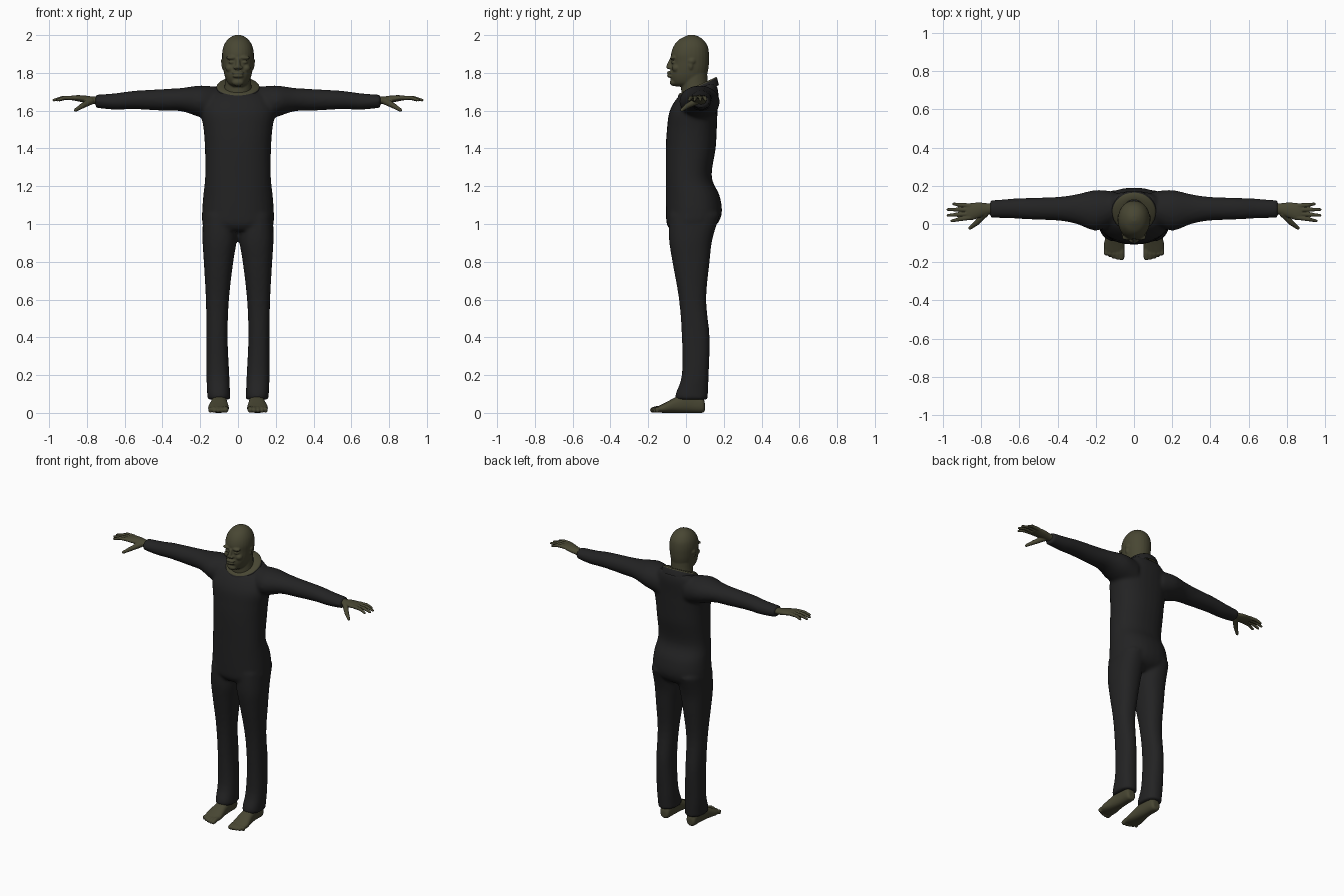
import bpy
import bmesh
import math
from mathutils import Matrix, Vector

cube = bpy.data.objects.get("Cube")
if cube:
    bpy.data.objects.remove(cube)


def material(name, color):
    mat = bpy.data.materials.new(name)
    mat.use_nodes = True
    mat.diffuse_color = (*color, 1)
    mat.node_tree.nodes["Principled BSDF"].inputs["Base Color"].default_value = (*color, 1)
    return mat


skin = material("dark olive skin", (.065, .062, .033))
cloth = material("black cloth", (.0165, .0165, .017))


def smooth_sections(sections, steps=4):
    """Catmull-Rom interpolation between the given cross-sections."""
    result = []
    last = len(sections) - 1
    for i in range(last):
        a, b, c, d = (sections[min(max(k, 0), last)] for k in range(i - 1, i + 3))
        for step in range(steps):
            t = step / steps
            result.append([q + t / 2 * (r - p + t * (2 * p - 5 * q + 4 * r - s + t * (3 * q - p - 3 * r + s)))
                           for p, q, r, s in zip(a, b, c, d)])
    return result + [list(sections[last])]


def loft(bm, axis, sections, power=2.0, segments=28):
    """Closed tube; a section is its position on the axis, then the two extents across it."""
    rings = []
    for pos, a0, a1, b0, b1 in smooth_sections(sections):
        ring = []
        for k in range(segments):
            angle = math.tau * k / segments
            u, v = (math.copysign(abs(f) ** (2 / power), f) for f in (math.cos(angle), math.sin(angle)))
            co = [(a0 + a1 + u * (a1 - a0)) / 2, (b0 + b1 + v * (b1 - b0)) / 2]
            co.insert("xyz".index(axis), pos)
            ring.append(bm.verts.new(co))
        rings.append(ring)
    for low, high in zip(rings, rings[1:]):
        for k in range(segments):
            n = (k + 1) % segments
            bm.faces.new((low[k], low[n], high[n], high[k]))
    bm.faces.new(rings[0][::-1])
    bm.faces.new(rings[-1])


def blob(bm, center, size):
    matrix = Matrix.Translation(center) @ Matrix.Diagonal((*size, 1))
    bmesh.ops.create_uvsphere(bm, u_segments=16, v_segments=10, radius=1, matrix=matrix)


def digit(bm, points, radii):
    """Chain of tapered segments with rounded joints, for fingers and toes."""
    points = [Vector(p) for p in points]
    for p, r in zip(points, radii):
        blob(bm, p, (r, r, r))
    for p, q, r, s in zip(points, points[1:], radii, radii[1:]):
        turn = (q - p).to_track_quat("Z", "Y").to_matrix().to_4x4()
        bmesh.ops.create_cone(bm, cap_ends=True, segments=14, radius1=r, radius2=s,
                              depth=(q - p).length, matrix=Matrix.Translation((p + q) / 2) @ turn)


def mirror(bm):
    copy = bmesh.ops.duplicate(bm, geom=bm.verts[:] + bm.edges[:] + bm.faces[:])["geom"]
    for item in copy:
        if isinstance(item, bmesh.types.BMVert):
            item.co.x *= -1


def finish(bm, name, materials, voxel=None, passes=3):
    bmesh.ops.recalc_face_normals(bm, faces=bm.faces[:])
    for face in bm.faces:
        face.smooth = True
    mesh = bpy.data.meshes.new(name)
    bm.to_mesh(mesh)
    bm.free()
    for mat in materials:
        mesh.materials.append(mat)
    obj = bpy.data.objects.new(name, mesh)
    bpy.context.collection.objects.link(obj)
    if voxel:
        # Fuse the overlapping volumes into one skin
        fuse = obj.modifiers.new("Fuse", "REMESH")
        fuse.mode = "VOXEL"
        fuse.voxel_size = voxel
        fuse.use_smooth_shade = True
        soften = obj.modifiers.new("Soften", "SMOOTH")
        soften.factor = .5
        soften.iterations = passes
    return obj


# Suit: legs and sleeves, mirrored, then the torso
bm = bmesh.new()
loft(bm, "z", [
    (.07, .04, .162, -.05, .115), (.1, .042, .163, -.055, .116), (.2, .046, .167, -.022, .12),
    (.4, .055, .167, -.022, .125), (.6, .048, .17, -.037, .107), (.8, .025, .181, -.072, .125),
    (.92, .006, .188, -.09, .14), (1.05, .005, .185, -.09, .18)], 2.3)
loft(bm, "x", [
    (.1, .0, .17, 1.54, 1.725), (.2, -.035, .178, 1.565, 1.733), (.3, .0, .156, 1.597, 1.72),
    (.4, .018, .142, 1.6, 1.714), (.55, .024, .137, 1.608, 1.705), (.65, .03, .132, 1.605, 1.692),
    (.755, .033, .124, 1.615, 1.684)])
mirror(bm)
torso = [
    (.965, .1, -.08, .11), (1, .183, -.102, .165), (1.06, .19, -.106, .19), (1.15, .184, -.107, .178),
    (1.25, .174, -.107, .136), (1.4, .175, -.107, .157), (1.5, .182, -.101, .163), (1.6, .195, -.086, .167),
    (1.68, .165, -.035, .172), (1.715, .135, .035, .168), (1.74, .1, .085, .16)]
loft(bm, "z", [(z, -half, half, front, back) for z, half, front, back in torso], 2.3)
finish(bm, "suit", [cloth], .011, 4)

# Open collar: dark outside, lined inside, sloping down to the front
bm = bmesh.new()
rings = []
for wide, deep, lift in ((.13, .112, -.045), (.113, .103, -.003), (.106, .098, .004), (.06, .065, .004)):
    ring = []
    for k in range(32):
        x, y = wide * math.cos(math.tau * k / 32), deep * math.sin(math.tau * k / 32)
        ring.append(bm.verts.new((x, y + .062, 1.73 + y * .45 + lift)))
    rings.append(ring)
for level, (low, high) in enumerate(zip(rings, rings[1:])):
    for k in range(32):
        n = (k + 1) % 32
        bm.faces.new((low[k], low[n], high[n], high[k])).material_index = int(level > 0)
finish(bm, "collar", [cloth, skin])

# Head: eyes, eyelids, brows, cheeks, nostrils and ears, mirrored
bm = bmesh.new()
for center, size in (
        ((.034, -.064, 1.856), (.017, .015, .009)),
        ((.034, -.07, 1.88), (.03, .015, .01)),
        ((.042, -.05, 1.825), (.024, .024, .022)),
        ((.014, -.085, 1.828), (.011, .014, .009)),
        ((.078, .03, 1.862), (.013, .02, .017)),
        ((.078, .025, 1.84), (.009, .014, .024))):
    blob(bm, center, size)
mirror(bm)
# Nose, lips and chin
digit(bm, [(0, -.08, 1.87), (0, -.092, 1.832)], [.009, .013])
blob(bm, (0, -.084, 1.801), (.032, .017, .009))
blob(bm, (0, -.083, 1.783), (.03, .018, .009))
blob(bm, (0, -.066, 1.75), (.032, .02, .02))
skull = [
    (1.728, .03, -.055, .07), (1.745, .053, -.073, .09), (1.78, .069, -.083, .108), (1.82, .078, -.08, .118),
    (1.86, .082, -.078, .122), (1.9, .084, -.079, .122), (1.94, .077, -.066, .115), (1.972, .059, -.042, .095),
    (1.992, .035, -.008, .067), (2.001, .012, .015, .042)]
loft(bm, "z", [(z, -half, half, front, back) for z, half, front, back in skull], 2.1)
neck = [(1.65, .08, -.02, .13), (1.7, .075, -.025, .125), (1.75, .069, -.025, .115), (1.82, .066, -.02, .112)]
loft(bm, "z", [(z, -half, half, front, back) for z, half, front, back in neck])
finish(bm, "head", [skin], .005, 2)

# Hands: wrist and palm, four fingers and a thumb
bm = bmesh.new()
loft(bm, "x", [
    (.7, .05, .11, 1.628, 1.675), (.76, .05, .108, 1.634, 1.674), (.81, .033, .113, 1.642, 1.68),
    (.85, .02, .11, 1.65, 1.682), (.88, .022, .106, 1.655, 1.679)])
for base, tip, reach in ((.033, .016, .955), (.053, .045, .975), (.075, .076, .975), (.096, .105, .945)):
    digit(bm, [(.86, base, 1.668), ((.88 + reach) / 2, (base + tip) / 2, 1.668), (reach, tip, 1.656)],
          [.012, .0105, .0075])
digit(bm, [(.78, .055, 1.65), (.825, .006, 1.625), (.86, -.022, 1.603)], [.019, .014, .009])
mirror(bm)
finish(bm, "hands", [skin], .0035, 2)

# Feet: ankle, sole and instep, five toes
bm = bmesh.new()
loft(bm, "z", [(.03, .065, .135, .0, .095), (.08, .067, .135, .0, .09), (.15, .067, .135, .0, .09)])
loft(bm, "y", [
    (.1, .08, .12, .012, .05), (.085, .066, .134, .0, .085), (.02, .06, .138, .0, .11),
    (-.05, .055, .146, .0, .085), (-.11, .048, .158, .0, .054), (-.15, .052, .153, .002, .034)], 2.4)
for i in range(5):
    x = .065 + i * .0205
    r = .0155 - i * .0012
    digit(bm, [(x, -.12, .024), (x, -.155, .021), (x, -.176 + i * i * .0015, r)], [r, r, r * .95])
mirror(bm)
finish(bm, "feet", [skin], .0045, 2)
